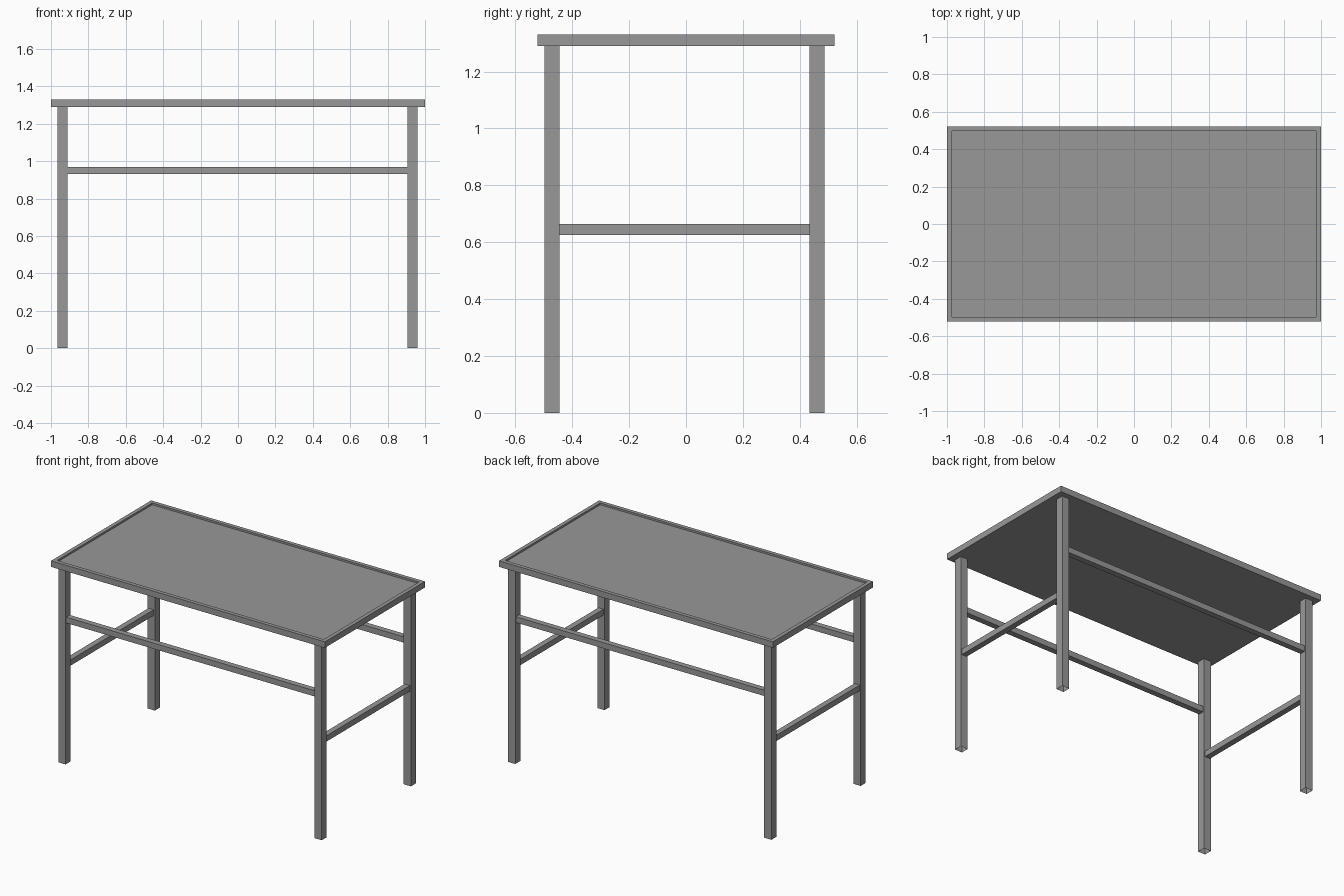
import bpy, bmesh
from mathutils import Vector

if "Cube" in bpy.data.objects:
    bpy.data.objects.remove(bpy.data.objects["Cube"])

TOP, UNDER = 1.33, 1.29
LEG_X = (-0.938, 0.933)
LEG_Y = (-0.471, 0.46)
LEG = 0.053
RAIL = 0.038

grey = bpy.data.materials.new("dark_grey")
grey.diffuse_color = (0.316, 0.316, 0.316, 1)
grey.use_nodes = True
grey.node_tree.nodes["Principled BSDF"].inputs["Base Color"].default_value = grey.diffuse_color


def finish(bm, name):
    mesh = bpy.data.meshes.new(name)
    bm.to_mesh(mesh)
    bm.free()
    mesh.materials.append(grey)
    obj = bpy.data.objects.new(name, mesh)
    bpy.context.collection.objects.link(obj)
    return obj


def box(lo, hi):
    lo, hi = Vector(lo), Vector(hi)
    bm = bmesh.new()
    bmesh.ops.create_cube(bm, size=1)
    bmesh.ops.scale(bm, vec=hi - lo, verts=bm.verts)
    bmesh.ops.translate(bm, vec=(lo + hi) / 2, verts=bm.verts)
    bm.normal_update()
    return bm


def tube(name, lo, hi, axis):
    """Square tube with open ends along the given axis."""
    bm = box(lo, hi)
    ends = [f for f in bm.faces if abs(f.normal[axis]) > 0.9]
    bmesh.ops.delete(bm, geom=ends, context='FACES_ONLY')
    return finish(bm, name)


# Table top: slab with a narrow flat rim around a sunken panel
bm = box((-1, -0.522, UNDER), (1, 0.522, TOP))
panel = [f for f in bm.faces if f.normal.z > 0.9]
bmesh.ops.inset_region(bm, faces=panel, thickness=0.026, use_even_offset=True)
panel = bmesh.ops.extrude_discrete_faces(bm, faces=panel)["faces"]
bmesh.ops.translate(bm, vec=(0, 0, -0.012), verts=panel[0].verts)
finish(bm, "table_top")

# Four legs
h, r = LEG / 2, RAIL / 2
for x, side in zip(LEG_X, ("left", "right")):
    for y, end in zip(LEG_Y, ("front", "back")):
        tube(f"{end}_{side}_leg", (x - h, y - h, 0), (x + h, y + h, UNDER), 2)

# Long rails between the left and right legs
for y, end in zip(LEG_Y, ("front", "back")):
    tube(f"{end}_rail", (LEG_X[0] + h, y - r, 0.95 - r),
         (LEG_X[1] - h, y + r, 0.95 + r), 0)

# Short, lower rails between the front and back legs
for x, side in zip(LEG_X, ("left", "right")):
    tube(f"{side}_rail", (x - r, LEG_Y[0] + h, 0.645 - r),
         (x + r, LEG_Y[1] - h, 0.645 + r), 1)
